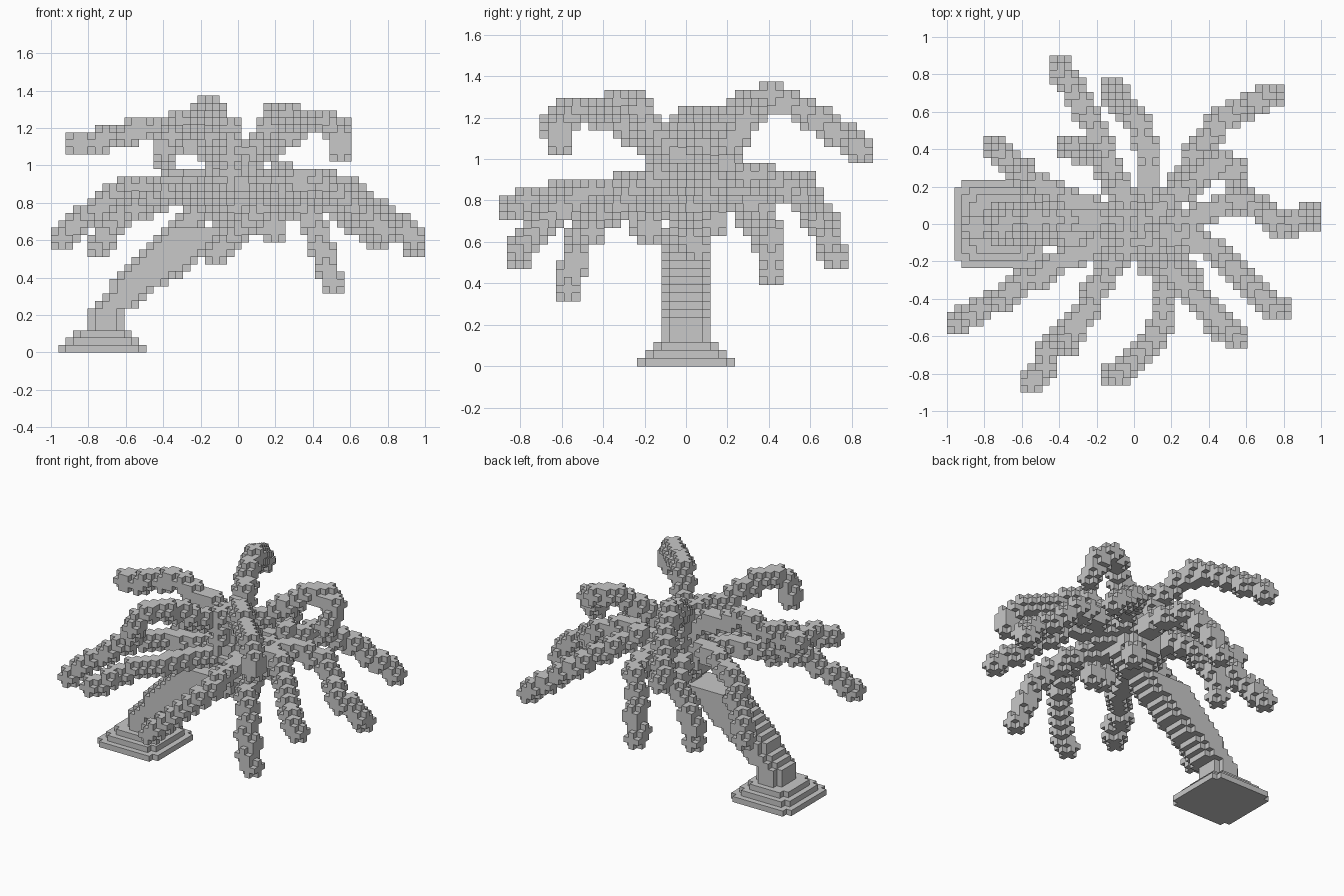
import bpy
import bmesh
from math import floor, ceil
from itertools import product
from mathutils import Vector

cube = bpy.data.objects.get("Cube")
if cube:
    bpy.data.objects.remove(cube, do_unlink=True)

CELL = 2 / 51
OFFSET = Vector((-1, -23 * CELL, 0))

grey = bpy.data.materials.new("stone_grey")
grey.use_nodes = True
grey.diffuse_color = (0.58, 0.58, 0.58, 1)
grey.node_tree.nodes["Principled BSDF"].inputs["Base Color"].default_value = grey.diffuse_color


def to_cell(point):
    return tuple(floor(c / CELL + 1e-4) for c in Vector(point) - OFFSET)


def build(name, cells):
    """Skin a set of grid cells with square faces on its outside."""
    bm = bmesh.new()
    corners = {}

    def vert(key):
        if key not in corners:
            corners[key] = bm.verts.new(Vector(key) * CELL + OFFSET)
        return corners[key]

    for cell in cells:
        for axis, side in product(range(3), (0, 1)):
            step = list(cell)
            step[axis] += 2 * side - 1
            if tuple(step) in cells:
                continue
            ring = []
            for a, b in ((0, 0), (1, 0), (1, 1), (0, 1)):
                key = list(cell)
                key[axis] += side
                key[(axis + 1) % 3] += a
                key[(axis + 2) % 3] += b
                ring.append(vert(tuple(key)))
            bm.faces.new(ring if side else ring[::-1])
    mesh = bpy.data.meshes.new(name)
    bm.to_mesh(mesh)
    bm.free()
    mesh.materials.append(grey)
    obj = bpy.data.objects.new(name, mesh)
    bpy.context.collection.objects.link(obj)


def blob(point):
    """Three-cell cube without its eight corners."""
    centre = to_cell(point)
    return {tuple(c + d for c, d in zip(centre, delta))
            for delta in product((-1, 0, 1), repeat=3)
            if sum(map(abs, delta)) < 3}


def slab(x0, x1, y0, y1, k):
    """One layer of cells with notched corners."""
    return {(i, j, k) for i, j in product(range(x0, x1), range(y0, y1))
            if not (i in (x0, x1 - 1) and j in (y0, y1 - 1))}


def frond(name, hub, *points):
    """Row of blobs along a bent path."""
    path = [Vector(p) for p in (hub,) + points]
    cells = set()
    for a, b in zip(path, path[1:]):
        count = ceil((b - a).length / (CELL * 1.7))
        for i in range(count + 1):
            cells |= blob(a.lerp(b, i / count))
    build("frond_" + name, cells)


# stepped base
base = set()
for layer in range(3):
    base |= slab(1 + layer, 13 - layer, 17 + layer, 29 - layer, layer)
build("stepped_base", base)


# leaning trunk, one slab per layer
def along(profile, z):
    for (z0, x0), (z1, x1) in zip(profile, profile[1:]):
        if z <= z1:
            return x0 + (x1 - x0) * (z - z0) / (z1 - z0)
    return profile[-1][1]


left_edge = [(0, -.8), (.2, -.8), (.45, -.62), (.68, -.36)]
right_edge = [(0, -.61), (.2, -.61), (.32, -.46), (.5, -.2), (.68, .02)]
trunk = set()
for k in range(3, 17):
    z = (k + .5) * CELL
    x0, x1 = (round((along(edge, z) + 1) / CELL) for edge in (left_edge, right_edge))
    trunk |= slab(x0, x1, 20, 26, k)
build("trunk", trunk)

# rounded crown core and hanging fruit
core = set()
for x, y, z in product(range(-5, 6), repeat=3):
    if x * x + y * y + z * z < 22:
        core.add((25 + x, 23 + y, 21 + z))
for y, z in product((-.13, -.05, .05, .13), (.98, 1.05, 1.1)):
    core |= blob((-.03, y, z))
build("crown_core", core)
fruit = set()
for x, y, z in ((.19, -.18, .65), (.08, -.22, .68), (.1, .14, .7)):
    fruit |= blob((x, y, z)) | blob((x, y, z + CELL))
build("fruit", fruit)

# low drooping fronds
low = (.05, 0, .87)
frond("left", low, (.3, .03, .92), (.46, .1, .92), (.58, .13, .88), (.67, .08, .81),
      (.78, -.02, .72), (.9, .01, .64), (.95, .06, .58))
frond("left_front", low, (.25, -.06, .9), (.42, -.13, .92), (.56, -.26, .84),
      (.68, -.38, .74), (.79, -.46, .65))
frond("front_left", low, (.25, -.2, .84), (.36, -.4, .76), (.43, -.5, .63),
      (.48, -.53, .5), (.5, -.57, .38))
frond("front", low, (.14, -.25, .85), (.16, -.5, .82), (.12, -.62, .76),
      (0, -.74, .66), (-.12, -.81, .54))
frond("front_right", low, (-.12, -.22, .83), (-.28, -.48, .85), (-.42, -.66, .82), (-.55, -.84, .76))
frond("right_front", low, (-.3, -.16, .9), (-.58, -.31, .87), (-.72, -.4, .81), (-.94, -.53, .61))
frond("right_back", low, (-.28, .1, .92), (-.5, .2, .88), (-.64, .3, .72), (-.75, .41, .58))
frond("back_right", low, (-.1, .2, .85), (-.2, .36, .78), (-.33, .41, .62), (-.36, .41, .46))
frond("back", low, (.08, .2, .9), (.08, .42, .88), (0, .56, .87), (-.06, .65, .72), (-.12, .72, .54))
frond("back_left", low, (.22, .18, .96), (.36, .4, .9), (.44, .53, .84), (.6, .61, .73), (.76, .69, .61))

# high arching fronds
high = (-.02, 0, 1)
frond("high_left", high, (.12, .06, 1.06), (.25, .16, 1.14), (.36, .26, 1.22),
      (.49, .33, 1.23), (.54, .28, 1.18), (.55, .2, 1.08))
frond("high_front_left", high, (.1, -.12, 1.1), (.16, -.2, 1.21), (.23, -.29, 1.28),
      (.31, -.38, 1.24), (.48, -.54, 1.23), (.55, -.62, 1.17), (.55, -.6, 1.09))
frond("high_front", high, (-.1, -.18, 1.08), (-.19, -.35, 1.19), (-.27, -.49, 1.23),
      (-.33, -.58, 1.22), (-.36, -.64, 1.16), (-.39, -.6, 1.09))
frond("high_right", high, (-.2, .02, 1.1), (-.34, .02, 1.14), (-.5, .02, 1.2),
      (-.66, 0, 1.15), (-.86, -.03, 1.12))
frond("high_back", high, (-.05, .15, 1.18), (-.1, .27, 1.23), (-.16, .4, 1.31),
      (-.23, .56, 1.23), (-.33, .74, 1.13), (-.4, .84, 1.04))
